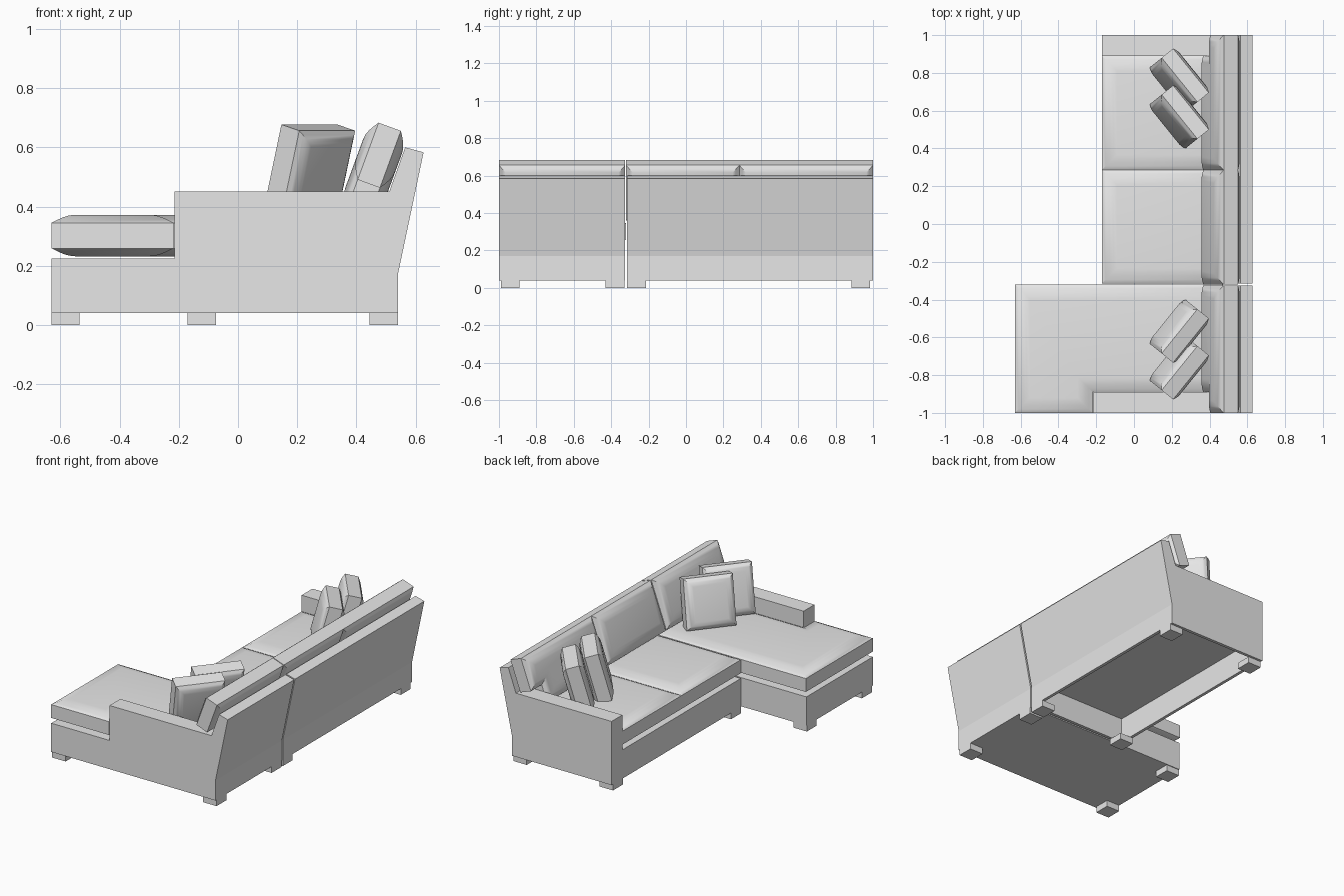
import bpy, bmesh, math
from mathutils import Matrix, Vector

if "Cube" in bpy.data.objects:
    bpy.data.objects.remove(bpy.data.objects["Cube"], do_unlink=True)

GREY = (0.8, 0.8, 0.8, 1)
fabric = bpy.data.materials.new("light_grey")
fabric.use_nodes = True
fabric.diffuse_color = GREY
fabric.node_tree.nodes["Principled BSDF"].inputs["Base Color"].default_value = GREY


def finish(name, bm, smooth=False):
    bmesh.ops.recalc_face_normals(bm, faces=bm.faces)
    mesh = bpy.data.meshes.new(name)
    bm.to_mesh(mesh)
    bm.free()
    mesh.materials.append(fabric)
    obj = bpy.data.objects.new(name, mesh)
    bpy.context.collection.objects.link(obj)
    if smooth:
        bpy.ops.object.select_all(action="DESELECT")
        obj.select_set(True)
        bpy.context.view_layer.objects.active = obj
        bpy.ops.object.shade_smooth_by_angle(angle=math.radians(35))
    return obj


def prism(name, profile, y0, y1):
    """Extrude an (x, z) profile along y."""
    bm = bmesh.new()
    face = bm.faces.new([bm.verts.new((x, y0, z)) for x, z in profile])
    ext = bmesh.ops.extrude_face_region(bm, geom=[face])
    verts = [v for v in ext["geom"] if isinstance(v, bmesh.types.BMVert)]
    bmesh.ops.translate(bm, vec=(0, y1 - y0, 0), verts=verts)
    return finish(name, bm)


def box(name, x0, x1, y0, y1, z0, z1):
    return prism(name, [(x0, z0), (x1, z0), (x1, z1), (x0, z1)], y0, y1)


def inset_outline(pts, d):
    """Move every edge of a counter-clockwise outline inwards by d."""
    out = []
    for i, p in enumerate(pts):
        a = (p - pts[i - 1]).normalized()
        b = (pts[(i + 1) % len(pts)] - p).normalized()
        na, nb = Vector((-a.y, a.x)), Vector((-b.y, b.x))
        out.append(p + (na + nb) * d / (1 + na.dot(nb)))
    return out


def cushion(name, outline, half, bulge, inset, matrix, steps=4):
    """Boxed cushion: straight border, with domed faces on both sides."""
    pts = [Vector(p) for p in outline]
    layers = [(inset * k / steps, half + bulge * math.sin(k / steps * math.pi / 2))
              for k in range(steps + 1)]
    layers = [(d, -h) for d, h in reversed(layers)] + layers
    bm = bmesh.new()
    rings = [[bm.verts.new(matrix @ Vector((p.x, p.y, h)))
              for p in inset_outline(pts, d)] for d, h in layers]
    n = len(pts)
    for low, high in zip(rings, rings[1:]):
        for i in range(n):
            j = (i + 1) % n
            bm.faces.new((low[i], low[j], high[j], high[i]))
    bm.faces.new(rings[0])
    bm.faces.new(rings[-1])
    return finish(name, bm, smooth=True)


def rect(u0, u1, v0, v1):
    return [(u0, v0), (u1, v0), (u1, v1), (u0, v1)]


# Frames: solid chaise, and a main seat that is hollow underneath
BASE, DECK, ARM = 0.04, 0.225, 0.45
back_line = [(0.54, 0.17), (0.627, 0.583), (0.565, 0.6), (0.43, DECK)]
prism("chaise_frame", [(-0.63, BASE), (0.54, BASE)] + back_line + [(-0.63, DECK)],
      -1, -0.325)
prism("main_frame", [(-0.17, BASE), (-0.15, BASE), (-0.15, 0.2), (0.52, 0.2),
                     (0.52, BASE), (0.54, BASE)] + back_line + [(-0.17, DECK)],
      -0.315, 1)
for name, y in (("main_inner_side", -0.315), ("main_outer_side", 0.98)):
    box(name, -0.15, 0.52, y, y + 0.02, BASE, 0.2)

# Arms
for name, x, y in (("chaise_arm", -0.215, -1), ("main_arm", -0.17, 0.89)):
    prism(name, [(x, DECK), (0.43, DECK), (0.511, ARM), (x, ARM)], y, y + 0.11)

# Feet
for part, xs, ys in (("chaise", (-0.63, 0.445), (-0.99, -0.43)),
                     ("main", (-0.17, 0.445), (-0.315, 0.885))):
    for x in xs:
        for y in ys:
            box(part + "_foot", x, x + 0.095, y, y + 0.1, 0, BASE)

# Seat cushions
seat = Matrix.Translation((0, 0, 0.302))
cushion("chaise_seat_cushion",
        [(-0.63, -1), (-0.218, -1), (-0.218, -0.89), (0.47, -0.89),
         (0.47, -0.32), (-0.63, -0.32)], 0.043, 0.027, 0.08, seat)
for y0, y1 in ((-0.315, 0.287), (0.287, 0.89)):
    cushion("main_seat_cushion", rect(-0.17, 0.47, y0, y1), 0.043, 0.027, 0.08, seat)

# Back cushions: leaning, the end ones notched over the arms
lean = Vector((0.345, 0, 0.939))
front = Vector((-0.939, 0, 0.345))
back = Matrix.Translation((0.442, 0, 0.477)) @ Matrix(
    (Vector((0, 1, 0)), lean, front)).transposed().to_4x4()
TOP, LOW = 0.205, -0.11
cushion("chaise_back_cushion",
        [(-1, 0), (-0.89, 0), (-0.89, LOW), (-0.325, LOW), (-0.325, TOP), (-1, TOP)],
        0.04, 0.03, 0.07, back)
cushion("middle_back_cushion", rect(-0.32, 0.285, LOW, TOP), 0.04, 0.03, 0.07, back)
cushion("end_back_cushion",
        [(0.285, LOW), (0.89, LOW), (0.89, 0), (1, 0), (1, TOP), (0.285, TOP)],
        0.04, 0.03, 0.07, back)

# Throw pillows: a pair in each corner, turned inwards and leaning back
tilt = math.radians(15)
for side in (1, -1):
    for y in (0.762, 0.567):
        face = Vector((-0.78, -0.63 * side, 0))
        width = Vector((0.63 * side, -0.78, 0))
        up = -face * math.sin(tilt) + Vector((0, 0, math.cos(tilt)))
        normal = face * math.cos(tilt) + Vector((0, 0, math.sin(tilt)))
        place = Matrix.Translation((0.24, side * y, 0.517)) @ Matrix(
            (width, up, normal)).transposed().to_4x4()
        cushion("throw_pillow", rect(-0.15, 0.15, -0.155, 0.155),
                0.04, 0.025, 0.05, place)
